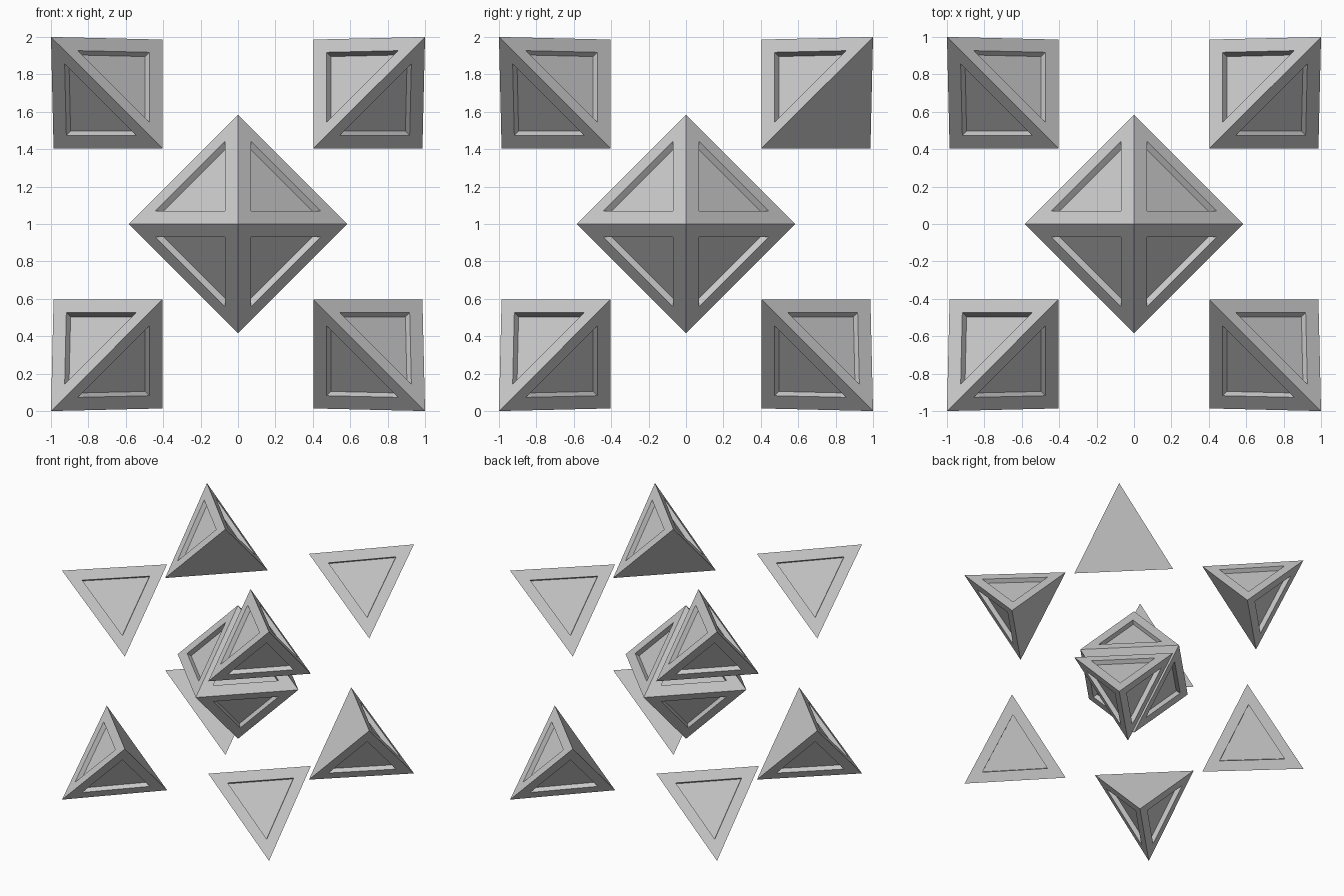
import bpy, bmesh
from mathutils import Vector
from itertools import product

if "Cube" in bpy.data.objects:
    bpy.data.objects.remove(bpy.data.objects["Cube"])

R = 0.583        # octahedron radius
SHIFT = 0.403    # how far each corner piece is moved outwards
CENTRE = Vector((0, 0, 1))
BORDER, DEPTH = 0.086, 0.04


def solid(name, points, is_plain):
    """Convex solid with a sunken triangular panel on every face that is not plain."""
    bm = bmesh.new()
    for p in points:
        bm.verts.new(p)
    bmesh.ops.convex_hull(bm, input=bm.verts)
    bmesh.ops.recalc_face_normals(bm, faces=bm.faces)
    bm.normal_update()
    panels = [f for f in bm.faces if not is_plain(f)]
    bmesh.ops.inset_individual(bm, faces=panels, thickness=BORDER, use_even_offset=True)
    moves = [(f, f.normal.copy()) for f in panels]
    for f, n in moves:
        new = bmesh.ops.extrude_discrete_faces(bm, faces=[f])["faces"][0]
        bmesh.ops.translate(bm, verts=new.verts, vec=-n * DEPTH)
    mesh = bpy.data.meshes.new(name)
    bm.to_mesh(mesh)
    bm.free()
    obj = bpy.data.objects.new(name, mesh)
    obj.location = CENTRE
    bpy.context.collection.objects.link(obj)


# Central octahedron
axes = [Vector([s * R if i == k else 0 for i in range(3)]) for k in range(3) for s in (-1, 1)]
solid("core_octahedron", axes, lambda f: False)

# Eight exploded corner tetrahedra, inner base left flat
for signs in product((-1, 1), repeat=3):
    s = Vector(signs)
    base = [Vector([signs[i] * (SHIFT + (R if i == k else 0)) for i in range(3)]) for k in range(3)]

    def plain(f, s=s, signs=signs):
        inner = f.normal.dot(s) < -1
        # One outer face of a single corner has no panel
        blank = signs == (1, 1, 1) and f.normal.z < -0.3
        return inner or blank

    name = "corner_" + "".join("p" if v > 0 else "n" for v in signs)
    solid(name, base + [s], plain)
